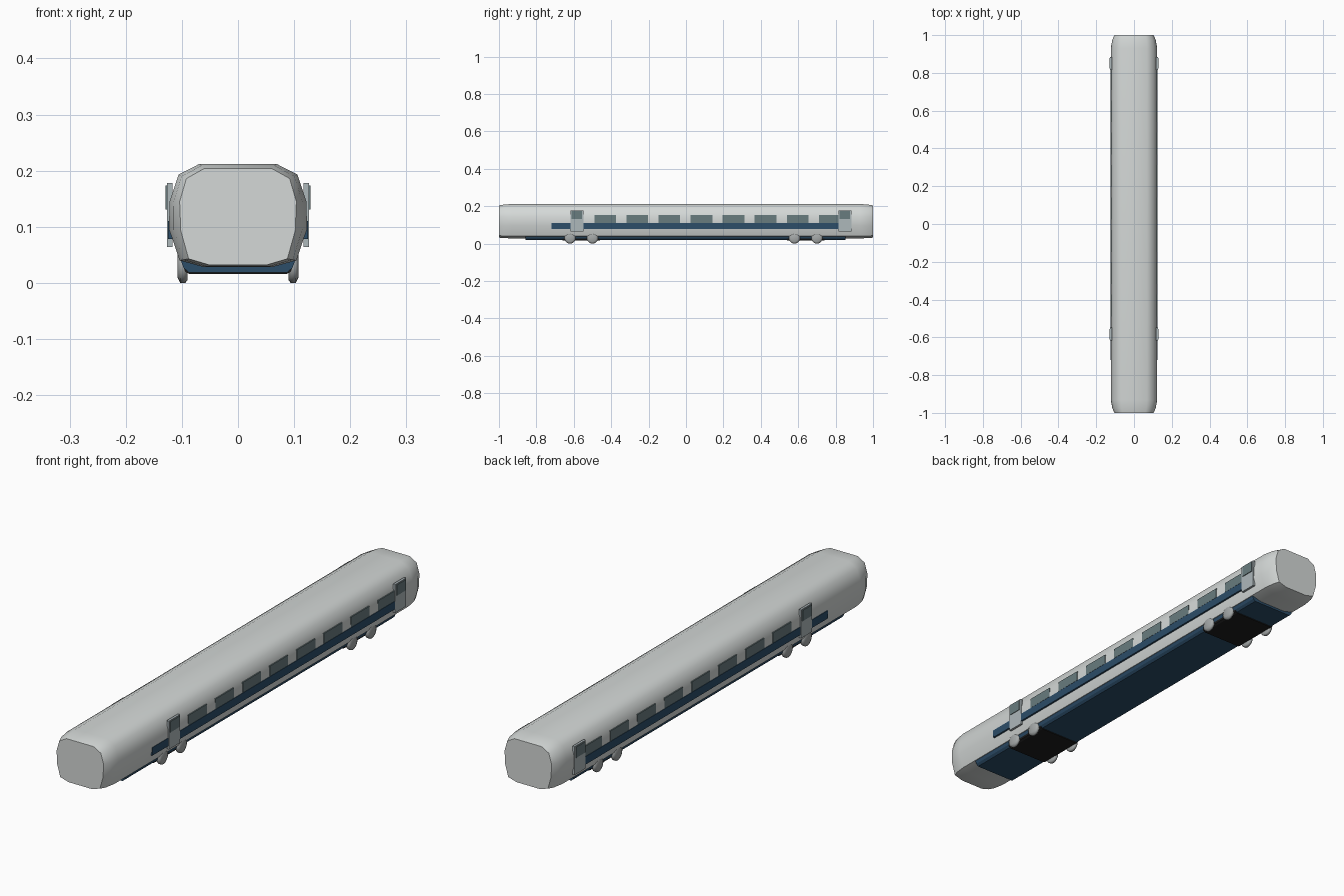
import bpy, bmesh, math

cube = bpy.data.objects.get("Cube")
if cube:
    bpy.data.objects.remove(cube, do_unlink=True)


def material(name, rgb):
    m = bpy.data.materials.new(name)
    m.use_nodes = True
    m.diffuse_color = (*rgb, 1)
    m.node_tree.nodes["Principled BSDF"].inputs["Base Color"].default_value = (*rgb, 1)
    return m


SHELL = material("light grey paint", (0.66, 0.69, 0.68))
BLUE = material("dark blue paint", (0.025, 0.075, 0.14))
GLASS = material("tinted glass", (0.14, 0.2, 0.21))
DOOR = material("door grey", (0.42, 0.48, 0.5))
BLACK = material("bogie black", (0.012, 0.012, 0.012))
STEEL = material("wheel steel", (0.38, 0.4, 0.4))


def finish(name, bm, mat, smooth=None):
    bmesh.ops.recalc_face_normals(bm, faces=bm.faces)
    mesh = bpy.data.meshes.new(name)
    bm.to_mesh(mesh)
    bm.free()
    mesh.materials.append(mat)
    obj = bpy.data.objects.new(name, mesh)
    bpy.context.collection.objects.link(obj)
    if smooth:
        bpy.ops.object.select_all(action='DESELECT')
        obj.select_set(True)
        bpy.context.view_layer.objects.active = obj
        bpy.ops.object.shade_smooth_by_angle(angle=math.radians(smooth))
    return obj


def loft(name, sections, mat, smooth=None):
    """Skin mirrored half profiles of (x, z) placed along y."""
    bm = bmesh.new()
    rings = []
    for y, half in sections:
        outline = half + [(-x, z) for x, z in reversed(half)]
        rings.append([bm.verts.new((x, y, z)) for x, z in outline])
    n = len(rings[0])
    for a, b in zip(rings, rings[1:]):
        for i in range(n):
            j = (i + 1) % n
            bm.faces.new((a[i], a[j], b[j], b[i]))
    bm.faces.new(rings[0])
    bm.faces.new(rings[-1])
    return finish(name, bm, mat, smooth)


def box(name, x, y, z, mat):
    """Box from three (low, high) ranges."""
    bm = bmesh.new()
    bmesh.ops.create_cube(bm, size=1)
    for v in bm.verts:
        v.co = [(lo + hi) / 2 + c * (hi - lo) for c, (lo, hi) in zip(v.co, (x, y, z))]
    return finish(name, bm, mat)


def side_plate(name, side, inner, outer, y, z, mat):
    return box(name, sorted((side * inner, side * outer)), y, z, mat)


def wheel(name, side, y):
    bm = bmesh.new()
    # Domed disc: rings of shrinking radius across the tread
    rings = []
    for x, r in ((0.09, 0.025), (0.094, 0.03), (0.103, 0.03), (0.108, 0.02)):
        rings.append([bm.verts.new((side * x, y + r * math.cos(a), 0.03 + r * math.sin(a)))
                      for a in (math.tau * k / 16 for k in range(16))])
    for a, b in zip(rings, rings[1:]):
        for i in range(16):
            j = (i + 1) % 16
            bm.faces.new((a[i], a[j], b[j], b[i]))
    bm.faces.new(rings[0])
    bm.faces.new(rings[-1])
    return finish(name, bm, STEEL, 75)


# Carriage shell with slightly tapered ends
full = [(0.069, 0.212), (0.106, 0.193), (0.122, 0.145),
        (0.123, 0.096), (0.104, 0.04), (0.06, 0.028)]
cap = [(0.06, 0.204), (0.092, 0.186), (0.104, 0.145),
       (0.102, 0.093), (0.088, 0.043), (0.051, 0.032)]
near_cap = [(a * 0.4 + c * 0.6, b * 0.4 + d * 0.6) for (a, b), (c, d) in zip(cap, full)]
loft("carriage_shell", [(-1, cap), (-0.975, near_cap), (-0.93, full),
                        (0.93, full), (0.975, near_cap), (1, cap)], SHELL, 50)

# Underbody skirt
skirt = [(0.102, 0.04), (0.097, 0.027), (0.088, 0.019)]
loft("underbody_skirt", [(-0.857, skirt), (0.853, skirt)], BLUE)

# Bogies
bogie = [(0.098, 0.03), (0.094, 0.02), (0.086, 0.0155)]
axles = {"front": (-0.62, -0.5), "rear": (0.58, 0.7)}
for end, (a, b) in axles.items():
    loft(end + "_bogie", [(a - 0.04, bogie), (b + 0.04, bogie)], BLACK)

for side, label in ((1, "left"), (-1, "right")):
    # Wheels
    for end, pair in axles.items():
        for i, y in enumerate(pair):
            wheel(f"{label}_{end}_wheel_{i + 1}", side, y)
    # Waist stripe and windows
    side_plate(label + "_stripe", side, 0.116, 0.1245, (-0.72, 0.825), (0.078, 0.11), BLUE)
    for i in range(8):
        y = -0.49 + i * 0.1715
        side_plate(f"{label}_window_{i + 1}", side, 0.118, 0.1242,
                   (y, y + 0.116), (0.111, 0.152), GLASS)
    # Doors with a raised pane
    for end, y in (("front", -0.583), ("rear", 0.85)):
        side_plate(f"{label}_{end}_door", side, 0.117, 0.1262,
                   (y - 0.035, y + 0.035), (0.064, 0.178), DOOR)
        side_plate(f"{label}_{end}_door_pane", side, 0.1255, 0.129,
                   (y - 0.028, y + 0.028), (0.131, 0.174), GLASS)
